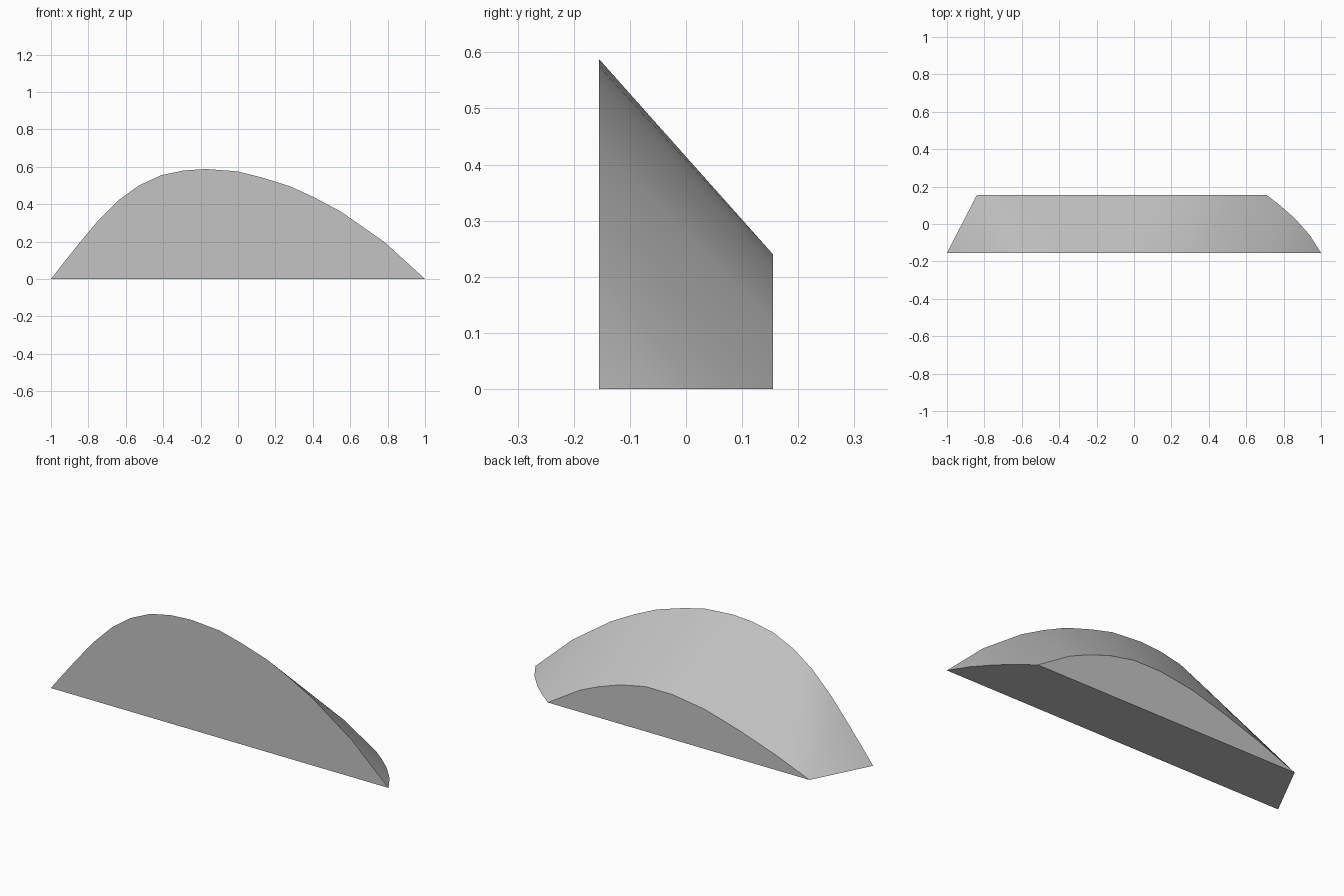
import bpy, bmesh, math

cube = bpy.data.objects.get("Cube")
if cube:
    bpy.data.objects.remove(cube, do_unlink=True)

HALF_DEPTH = 0.155

# Front arch outline (x, z)
front = [(-1, 0), (-.93, .09), (-.85, .19), (-.75, .31), (-.64, .42),
         (-.53, .5), (-.41, .555), (-.29, .58), (-.17, .588), (0, .575),
         (.13, .542), (.28, .495), (.41, .435), (.55, .36), (.78, .2), (1, 0)]
# Lower back arch outline (x, z)
back = [(-.84, 0), (-.64, .08), (-.43, .152), (-.22, .212), (-.03, .24),
        (.13, .24), (.28, .21), (.41, .165), (.52, .117), (.71, 0)]
# Rounded end of the base (x, y)
base_end = [(.94, -.06), (.86, .03), (.78, .1)]

# Stretch a skin over the three outlines
bm = bmesh.new()
points = [(x, -HALF_DEPTH, z) for x, z in front]
points += [(x, HALF_DEPTH, z) for x, z in back]
points += [(x, y, 0) for x, y in base_end]
for p in points:
    bm.verts.new(p)
bmesh.ops.convex_hull(bm, input=bm.verts[:])
loose = [v for v in bm.verts if not v.link_faces]
bmesh.ops.delete(bm, geom=loose, context='VERTS')

# Merge the flat front, back and base into single faces
bmesh.ops.dissolve_limit(bm, angle_limit=math.radians(0.1),
                         verts=bm.verts[:], edges=bm.edges[:])
bmesh.ops.recalc_face_normals(bm, faces=bm.faces[:])

mesh = bpy.data.meshes.new("curved_wedge")
bm.to_mesh(mesh)
bm.free()
wedge = bpy.data.objects.new("curved_wedge", mesh)
bpy.context.collection.objects.link(wedge)

# Plain grey material
grey = bpy.data.materials.new("light_grey")
grey.use_nodes = True
colour = (.55, .55, .55, 1)
grey.diffuse_color = colour
grey.node_tree.nodes["Principled BSDF"].inputs["Base Color"].default_value = colour
mesh.materials.append(grey)

# Smooth sloping skin with crisp rims
bpy.ops.object.select_all(action='DESELECT')
wedge.select_set(True)
bpy.context.view_layer.objects.active = wedge
bpy.ops.object.shade_smooth_by_angle(angle=math.radians(30))
